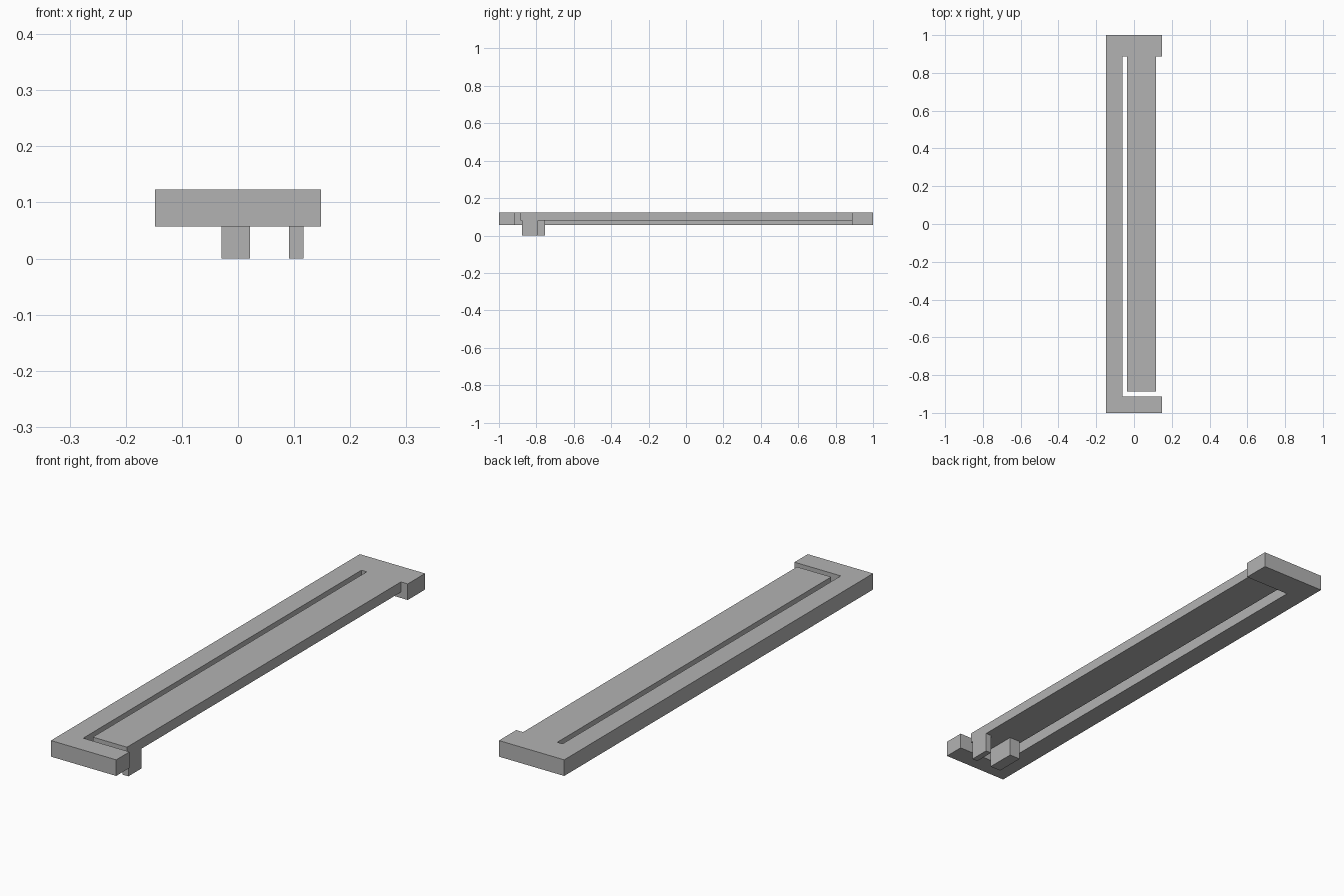
import bpy
import bmesh

cube = bpy.data.objects.get("Cube")
if cube:
    bpy.data.objects.remove(cube, do_unlink=True)

# Single plain grey
grey = bpy.data.materials.new("plain_grey")
grey.use_nodes = True
colour = (0.45, 0.45, 0.45, 1)
grey.diffuse_color = colour
grey.node_tree.nodes["Principled BSDF"].inputs["Base Color"].default_value = colour


def prism(name, outline, bottom, top):
    """Extrude a plan outline between two heights."""
    bm = bmesh.new()
    face = bm.faces.new([bm.verts.new((x, y, bottom)) for x, y in outline])
    new = bmesh.ops.extrude_face_region(bm, geom=[face])["geom"]
    verts = [v for v in new if isinstance(v, bmesh.types.BMVert)]
    bmesh.ops.translate(bm, verts=verts, vec=(0, 0, top - bottom))
    bmesh.ops.recalc_face_normals(bm, faces=bm.faces)
    mesh = bpy.data.meshes.new(name)
    bm.to_mesh(mesh)
    bm.free()
    mesh.materials.append(grey)
    obj = bpy.data.objects.new(name, mesh)
    bpy.context.collection.objects.link(obj)
    return obj


def box(name, x0, x1, y0, y1, z0, z1):
    return prism(name, [(x0, y0), (x1, y0), (x1, y1), (x0, y1)], z0, z1)


def combine(target, other, operation):
    """Apply a boolean to target and remove the helper."""
    mod = target.modifiers.new(other.name, "BOOLEAN")
    mod.operation = operation
    mod.solver = "EXACT"
    mod.object = other
    bpy.context.view_layer.objects.active = target
    bpy.ops.object.modifier_apply(modifier=mod.name)
    bpy.data.objects.remove(other, do_unlink=True)


# Main dimensions
side = 0.148
rail_in = -0.062
tongue_l, tongue_r = -0.038, 0.117
cap_back, cap_front, tip = 0.888, -0.914, -0.886
base, under, top = 0.057, 0.081, 0.123

# C-shaped frame with a long spring tongue hanging from the back cap
latch = prism("spring_latch", [
    (-side, -1), (side, -1), (side, cap_front), (rail_in, cap_front),
    (rail_in, cap_back), (tongue_l, cap_back), (tongue_l, tip),
    (tongue_r, tip), (tongue_r, cap_back), (side, cap_back),
    (side, 1), (-side, 1)], base, top)

# Thin the tongue from below
recess = box("tongue_recess", -0.05, 0.2, -0.9, cap_back, 0, under)
combine(latch, recess, "DIFFERENCE")

# Two catches under the tongue's free end
wide_catch = box("wide_catch", -0.029, 0.021, -0.877, -0.754, 0, 0.1)
narrow_catch = box("narrow_catch", 0.091, tongue_r, -0.877, -0.791, 0, 0.1)
for catch in (wide_catch, narrow_catch):
    combine(latch, catch, "UNION")
